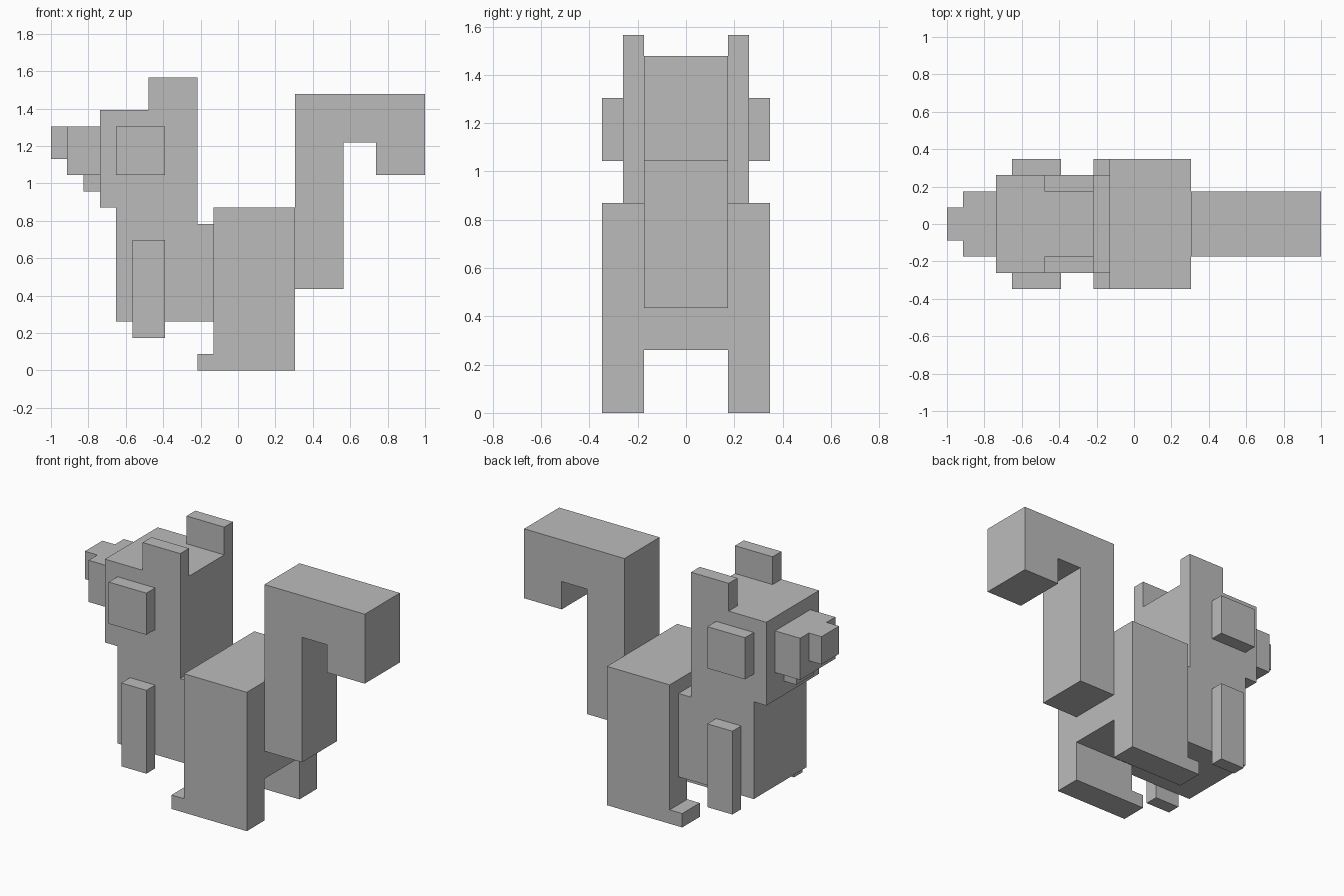
import bpy
import bmesh
from mathutils import Vector

default_cube = bpy.data.objects.get("Cube")
if default_cube:
    bpy.data.objects.remove(default_cube, do_unlink=True)

U = 2 / 23  # one block of the blocky grid

grey = bpy.data.materials.new("plain grey")
grey.use_nodes = True
colour = (0.5, 0.5, 0.5, 1)
grey.diffuse_color = colour
grey.node_tree.nodes["Principled BSDF"].inputs["Base Color"].default_value = colour


def place(x, y, z):
    """Grid position to world position: x counts from the nose tip."""
    return Vector((x * U - 1, y * U, z * U))


def extrude(name, points, depth):
    """Extrude a flat outline of grid points along a grid vector."""
    bm = bmesh.new()
    face = bm.faces.new([bm.verts.new(place(*p)) for p in points])
    moved = bmesh.ops.extrude_face_region(bm, geom=[face])["geom"]
    bmesh.ops.translate(bm, vec=Vector(depth) * U,
                        verts=[g for g in moved if isinstance(g, bmesh.types.BMVert)])
    bmesh.ops.recalc_face_normals(bm, faces=bm.faces)
    mesh = bpy.data.meshes.new(name)
    bm.to_mesh(mesh)
    bm.free()
    mesh.materials.append(grey)
    obj = bpy.data.objects.new(name, mesh)
    bpy.context.collection.objects.link(obj)
    return obj


def side_profile(name, outline, y0, y1):
    """Part with an (x, z) outline, spanning y0 to y1."""
    return extrude(name, [(x, y0, z) for x, z in outline], (0, y1 - y0, 0))


def box(name, x0, x1, y0, y1, z0, z1):
    return side_profile(name, [(x0, z0), (x1, z0), (x1, z1), (x0, z1)], y0, y1)


def pair(name, x0, x1, y0, y1, z0, z1):
    """Matching boxes on both flanks."""
    box(name + "_far", x0, x1, y0, y1, z0, z1)
    box(name + "_near", x0, x1, -y1, -y0, z0, z1)


# Head and chest share flush flanks
side_profile("head_and_chest", [(4, 3), (10, 3), (10, 9), (9, 9), (9, 16),
                                (3, 16), (3, 10), (4, 10)], -3, 3)

# Face
box("snout", 1, 3, -2, 2, 12, 15)
box("nose", 0, 1, -1, 1, 13, 15)
box("lower_jaw", 2, 3, -1, 1, 11, 12)
pair("ear", 6, 9, 2, 3, 16, 18)
pair("cheek", 4, 7, 3, 4, 12, 15)

# Front paws hang on the flanks of the chest
pair("front_paw", 5, 7, 3, 4, 2, 8)

# Haunches with a gap between the hind legs
haunch = [(-4, 0), (-2, 0), (-2, 3), (2, 3), (2, 0), (4, 0), (4, 10), (-4, 10)]
extrude("haunches", [(10, y, z) for y, z in haunch], (5, 0, 0))
pair("hind_toes", 9, 10, 2, 4, 0, 1)

# Tail rises and curls over at the tip
side_profile("tail", [(15, 5), (18, 5), (18, 14), (20, 14), (20, 12),
                      (23, 12), (23, 17), (15, 17)], -2, 2)
